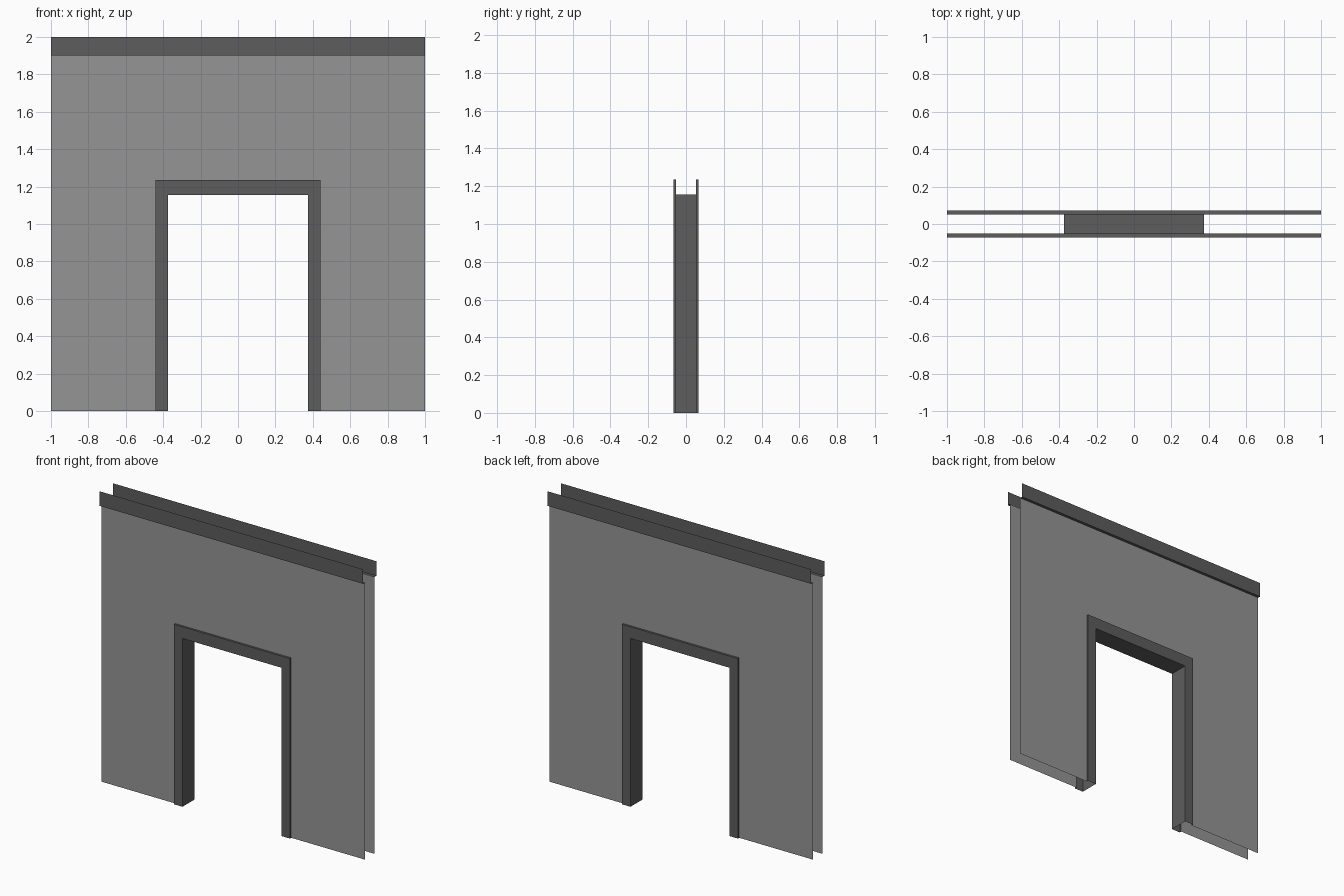
import bpy

if "Cube" in bpy.data.objects:
    bpy.data.objects.remove(bpy.data.objects["Cube"])

WALL_Y, FRAME_Y, TRIM_Y = -0.052, -0.066, -0.072
TRIM_Z, TOP_Z = 1.9, 2.0


def material(name, v):
    m = bpy.data.materials.new(name)
    m.diffuse_color = (v, v, v, 1)
    m.use_nodes = True
    m.node_tree.nodes["Principled BSDF"].inputs["Base Color"].default_value = m.diffuse_color
    return m


def arch(half_width, height, y, base=0.0):
    """Upside-down U path: left foot, left top, right top, right foot."""
    w = half_width
    return [(-w, y, base), (-w, y, height), (w, y, height), (w, y, base)]


def line(y, z):
    return [(-1, y, z), (1, y, z)]


def sheet(name, rows, mat):
    """Skin quads between successive rows, then mirror front to back."""
    n = len(rows[0])
    verts = [p for row in rows for p in row]
    faces = [(i * n + j, i * n + j + 1, (i + 1) * n + j + 1, (i + 1) * n + j)
             for i in range(len(rows) - 1) for j in range(n - 1)]
    mesh = bpy.data.meshes.new(name)
    mesh.from_pydata(verts, [], faces)
    mesh.materials.append(mat)
    obj = bpy.data.objects.new(name, mesh)
    bpy.context.collection.objects.link(obj)
    mod = obj.modifiers.new("front_to_back", 'MIRROR')
    mod.use_axis = (False, True, False)
    return obj


light = material("wall_grey", 0.30)
dark = material("trim_grey", 0.11)

# Thin wall skins around the doorway
sheet("wall_panels", [arch(0.44, 1.235, WALL_Y), arch(1.0, TRIM_Z, WALL_Y)], light)

# Door frame: reveal, face and outer return swept around the opening
sheet("door_frame", [arch(0.375, 1.155, 0.0), arch(0.375, 1.155, FRAME_Y),
                     arch(0.44, 1.235, FRAME_Y), arch(0.44, 1.235, WALL_Y)], dark)

# Top moulding: underside and face, open above and at the ends
sheet("top_trim", [line(WALL_Y, TRIM_Z), line(TRIM_Y, TRIM_Z), line(TRIM_Y, TOP_Z)], dark)
